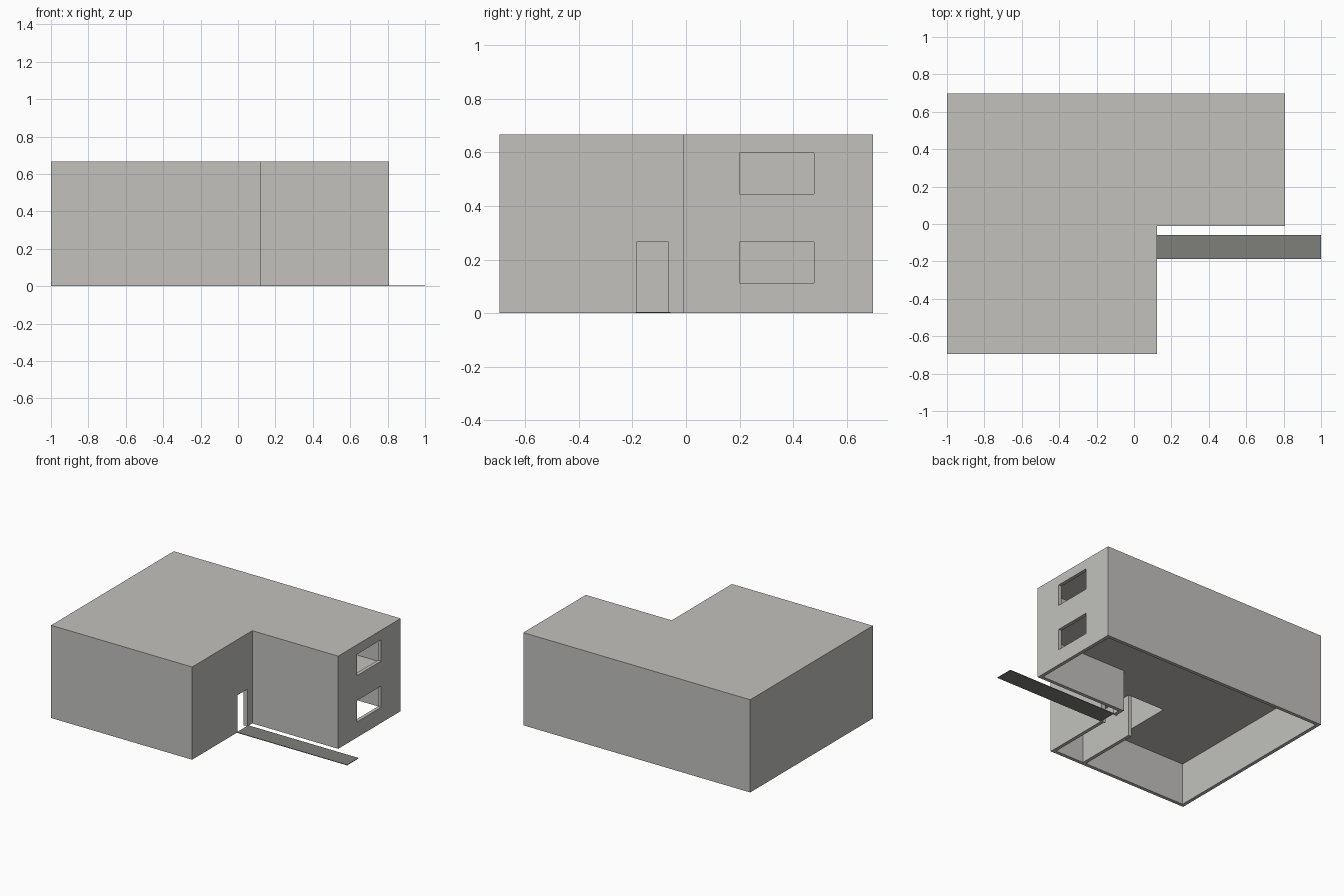
import bpy, bmesh

if "Cube" in bpy.data.objects:
    bpy.data.objects.remove(bpy.data.objects["Cube"])

T = 0.025            # wall thickness
TOP = 0.667          # roof height
FLOOR = (0.30, 0.325)  # underside and top of the upper floor slab


def material(name, rgb):
    m = bpy.data.materials.new(name)
    m.diffuse_color = (*rgb, 1)
    m.use_nodes = True
    m.node_tree.nodes["Principled BSDF"].inputs["Base Color"].default_value = m.diffuse_color
    return m


wall_mat = material("light_grey", (0.54, 0.535, 0.515))
path_mat = material("dark_grey", (0.21, 0.215, 0.195))


def prism(name, outline, z0, z1, mat):
    """Extrude a flat outline from z0 up to z1."""
    bm = bmesh.new()
    face = bm.faces.new([bm.verts.new((x, y, z0)) for x, y in outline])
    ext = bmesh.ops.extrude_face_region(bm, geom=[face])
    verts = [g for g in ext["geom"] if isinstance(g, bmesh.types.BMVert)]
    bmesh.ops.translate(bm, verts=verts, vec=(0, 0, z1 - z0))
    bmesh.ops.recalc_face_normals(bm, faces=bm.faces)
    me = bpy.data.meshes.new(name)
    bm.to_mesh(me)
    bm.free()
    me.materials.append(mat)
    ob = bpy.data.objects.new(name, me)
    bpy.context.collection.objects.link(ob)
    return ob


def box(name, x, y, z, mat=wall_mat):
    return prism(name, [(x[0], y[0]), (x[1], y[0]), (x[1], y[1]), (x[0], y[1])],
                 z[0], z[1], mat)


def ell(i):
    """L-shaped plan, inset by i."""
    return [(-1 + i, -0.696 + i), (0.122 - i, -0.696 + i), (0.122 - i, -0.012 + i),
            (0.806 - i, -0.012 + i), (0.806 - i, 0.698 - i), (-1 + i, 0.698 - i)]


def cut(target, cutter):
    cutter.hide_render = True
    mod = target.modifiers.new("cut", "BOOLEAN")
    mod.operation = "DIFFERENCE"
    mod.solver = "EXACT"
    mod.object = cutter
    bpy.context.view_layer.objects.active = target
    bpy.ops.object.modifier_apply(modifier=mod.name)
    bpy.data.objects.remove(cutter)


# House shell: hollow two-storey block, open underneath
house = prism("house_shell", ell(0), 0, TOP, wall_mat)
cut(house, prism("lower_room", ell(T), -0.1, FLOOR[0], wall_mat))
cut(house, prism("upper_room", ell(T), FLOOR[1], TOP - 0.02, wall_mat))

# Windows in the right wing, one per storey
for z in ((0.112, 0.265), (0.445, 0.598)):
    cut(house, box("window_cutter", (0.7, 0.9), (0.20, 0.477), z))

# Doorway and stairwell opening
cut(house, box("door_cutter", (0.05, 0.2), (-0.19, -0.06), (-0.1, 0.275)))
cut(house, box("stair_cutter", (-0.425, -0.16), (-0.61, -0.21), (0.25, 0.4)))

# Door frame: two jambs and a head
for y in (-0.19, -0.068):
    box("door_jamb", (0.09, 0.122), (y, y + 0.008), (0, 0.275))
box("door_head", (0.09, 0.122), (-0.182, -0.068), (0.267, 0.275))

# Interior partitions beside the stairwell
box("lower_partition", (-0.155, -0.13), (-0.671, -0.21), (0, FLOOR[0]))
box("upper_partition", (-0.45, -0.425), (-0.671, -0.21), (FLOOR[1], TOP - 0.02))

# Entrance path
box("entrance_path", (0.122, 1.0), (-0.188, -0.058), (0, 0.004), path_mat)
